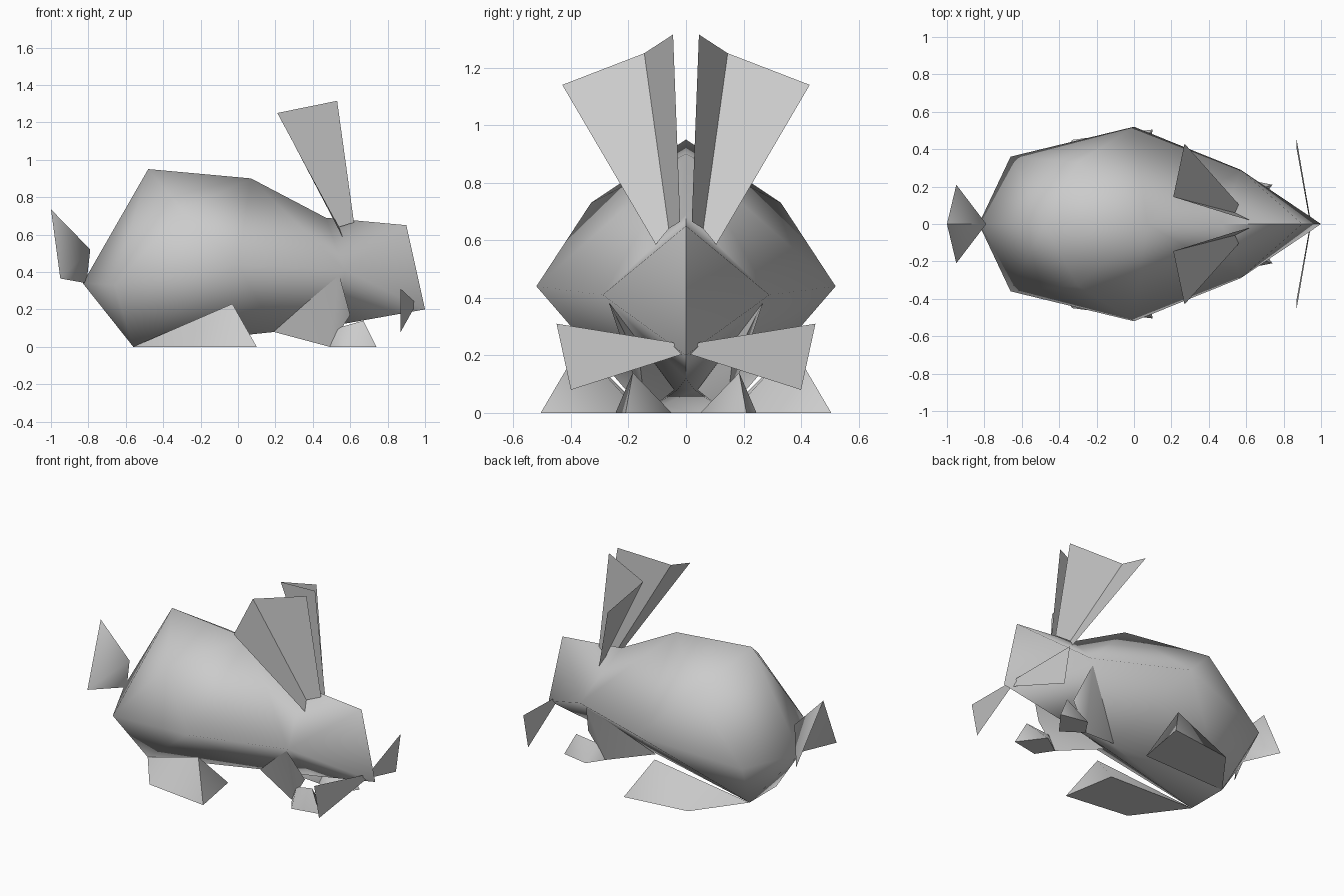
import bpy, bmesh, math

if "Cube" in bpy.data.objects:
    bpy.data.objects.remove(bpy.data.objects["Cube"])

grey = bpy.data.materials.new("plain grey")
grey.diffuse_color = (0.6, 0.6, 0.6, 1)
grey.use_nodes = True
grey.node_tree.nodes["Principled BSDF"].inputs["Base Color"].default_value = grey.diffuse_color


def make(name, points, faces, mirrored=True, solid=True):
    """Build one part from named points; mirrored parts get a twin across y = 0."""
    bm = bmesh.new()
    v = {k: bm.verts.new(p) for k, p in points.items()}
    for f in faces:
        bm.faces.new([v[k] for k in f.split()])
    if mirrored:
        geom = bm.verts[:] + bm.edges[:] + bm.faces[:]
        twin = bmesh.ops.duplicate(bm, geom=geom)["geom"]
        for e in twin:
            if isinstance(e, bmesh.types.BMVert):
                e.co.y = -e.co.y
        bmesh.ops.reverse_faces(
            bm, faces=[e for e in twin if isinstance(e, bmesh.types.BMFace)])
        bmesh.ops.remove_doubles(bm, verts=bm.verts[:], dist=0.0005)
    if solid:
        # close the centre gaps such as the belly strip
        bmesh.ops.holes_fill(bm, edges=[e for e in bm.edges if e.is_boundary], sides=12)
        bmesh.ops.triangulate(bm, faces=[f for f in bm.faces if len(f.verts) > 4])
        bmesh.ops.recalc_face_normals(bm, faces=bm.faces[:])
    me = bpy.data.meshes.new(name)
    bm.to_mesh(me)
    bm.free()
    me.materials.append(grey)
    ob = bpy.data.objects.new(name, me)
    bpy.context.collection.objects.link(ob)
    bpy.ops.object.select_all(action="DESELECT")
    ob.select_set(True)
    bpy.context.view_layer.objects.active = ob
    bpy.ops.object.shade_smooth_by_angle(angle=math.radians(70))
    return ob


# Body and head: one half, mirrored along the spine
make("body", {
    "rump": (-0.48, 0, 0.95), "back": (0.07, 0, 0.90), "neck": (0.47, 0, 0.69),
    "brow": (0.90, 0, 0.65), "chin": (1.0, 0, 0.20), "throat": (0.55, 0, 0.12),
    "rear": (-0.83, 0, 0.34), "hip": (-0.30, 0.33, 0.73), "haunch": (-0.66, 0.36, 0.33),
    "flank": (0, 0.52, 0.44), "cheek": (0.57, 0.29, 0.41),
    "seat": (-0.56, 0.14, 0), "chest": (0.20, 0.03, 0.08),
}, [
    "rump hip haunch", "rump back hip", "rump haunch rear", "rear haunch seat",
    "haunch hip flank", "haunch flank seat", "back flank hip", "back cheek flank",
    "back neck cheek", "neck brow cheek", "brow chin cheek", "chin throat cheek",
    "cheek chest flank", "flank chest seat", "cheek throat chest",
])

# Ears: folded open sheets
make("ears", {
    "inner": (0.62, 0.02, 0.665), "fold": (0.54, 0.06, 0.64), "outer": (0.56, 0.105, 0.585),
    "tip": (0.53, 0.045, 1.315), "tip_fold": (0.21, 0.145, 1.25), "tip_outer": (0.27, 0.43, 1.14),
}, ["inner tip tip_fold fold", "fold tip_fold tip_outer outer"], solid=False)

# Whiskers: flat sheets either side of the nose
make("whiskers", {
    "a": (0.94, 0.01, 0.205), "b": (0.87, 0.40, 0.08),
    "c": (0.87, 0.45, 0.31), "d": (0.94, 0.045, 0.245),
}, ["a b c d"], solid=False)

# Tail tuft
make("tail", {
    "top": (-1.0, 0, 0.735), "front": (-0.79, 0, 0.52), "root": (-0.81, 0, 0.34),
    "side": (-0.95, 0.21, 0.365),
}, ["top front side", "front root side", "root top side"])

# Hind feet
make("hind_feet", {
    "heel": (-0.56, 0.14, 0), "side": (-0.33, 0.45, 0), "toe": (0.10, 0.505, 0),
    "inner": (0.04, 0.16, 0), "knee": (-0.03, 0.37, 0.23),
}, ["heel side knee", "side toe knee", "toe inner knee", "inner heel knee",
    "heel inner toe side"])

# Front legs
make("front_legs", {
    "shoulder": (0.54, 0.27, 0.39), "elbow": (0.19, 0.04, 0.08),
    "wrist": (0.49, 0.14, 0), "shin": (0.60, 0.16, 0.17),
}, ["shoulder elbow wrist", "shoulder wrist shin", "shoulder shin elbow",
    "elbow shin wrist"])

# Front paws
make("front_paws", {
    "heel": (0.49, 0.14, 0), "side": (0.56, 0.245, 0), "toe": (0.74, 0.21, 0),
    "inner": (0.62, 0.05, 0), "top": (0.67, 0.185, 0.14), "wrist": (0.53, 0.15, 0.10),
}, ["heel side wrist", "side top wrist", "side toe top", "toe inner top",
    "inner wrist top", "inner heel wrist", "heel inner toe side"])
